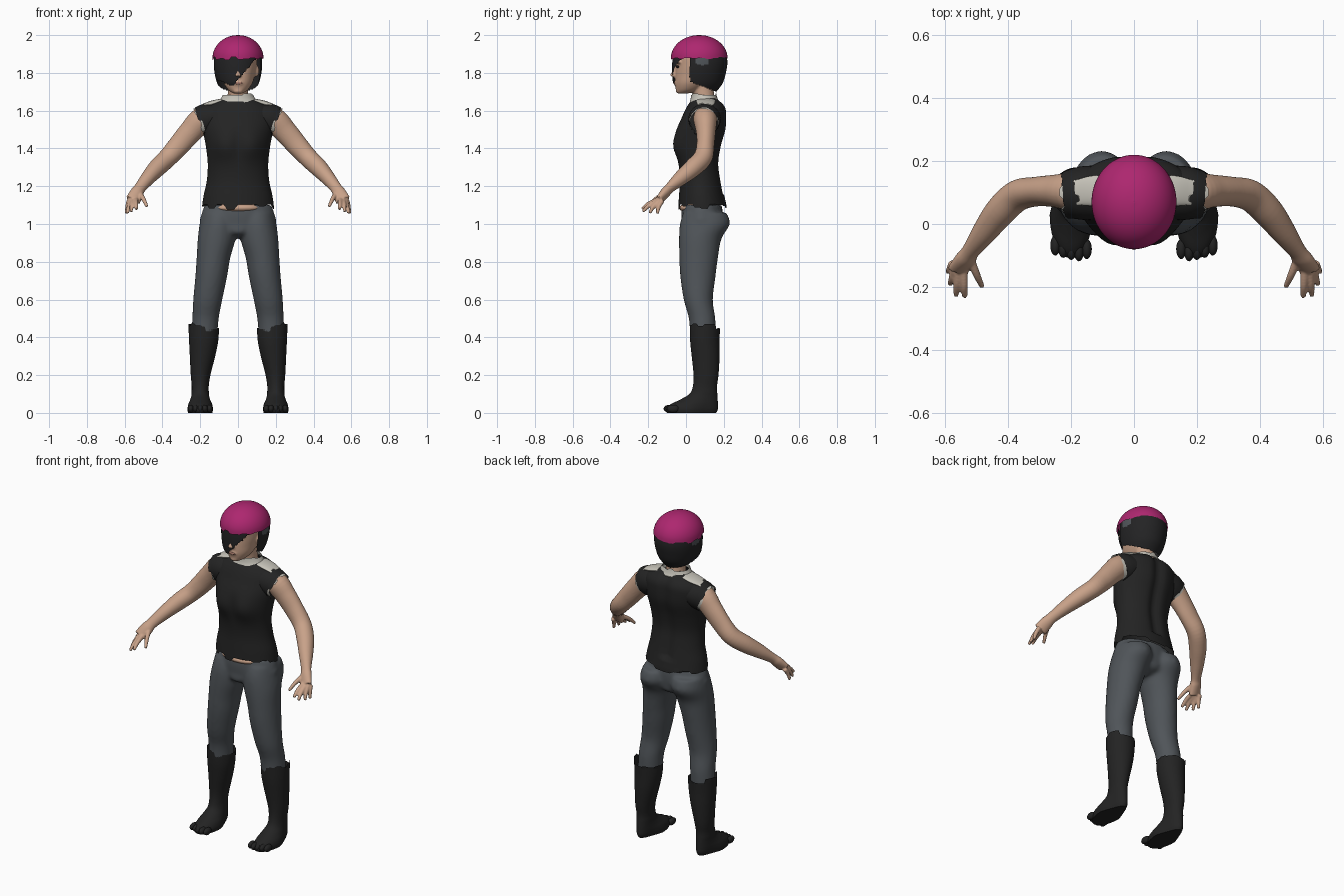
import bpy, bmesh, math, random
from mathutils import Vector, Matrix

random.seed(4)
if "Cube" in bpy.data.objects:
    bpy.data.objects.remove(bpy.data.objects["Cube"])


def material(name, rgb):
    m = bpy.data.materials.new(name)
    m.use_nodes = True
    m.diffuse_color = (*rgb, 1)
    bsdf = next(n for n in m.node_tree.nodes if n.type == 'BSDF_PRINCIPLED')
    bsdf.inputs["Base Color"].default_value = (*rgb, 1)
    return m


SKIN = material("skin", (.58, .36, .25))
BLACK = material("black cloth", (.017, .017, .017))
HAIR = material("black hair", (.017, .017, .018))
MAGENTA = material("magenta hair", (.42, .02, .16))
GREY = material("grey trousers", (.08, .09, .1))
WHITE = material("off white cloth", (.56, .54, .48))
LIPS = material("lips", (.4, .2, .15))
DARK = material("eye dark", (.03, .02, .02))


def smooth_rings(rings, steps):
    """Catmull-Rom interpolation through (x, y, z, ru, rv) rings."""
    out = []
    for i in range(len(rings) - 1):
        a, b, c, d = (rings[max(0, min(len(rings) - 1, i + k))] for k in (-1, 0, 1, 2))
        for s in range(steps):
            t = s / steps
            out.append([.5 * (2*q + (r - p)*t + (2*p - 5*q + 4*r - s_)*t*t + (3*q - p - 3*r + s_)*t**3)
                        for p, q, r, s_ in zip(a, b, c, d)])
    return out + [list(rings[-1])]


def loft(bm, rings, n=40, steps=5, tube=False, jag=(0, 0), deform=None, caps=True):
    """Skin rings; tube turns them along the path, jag tears the first and last edge."""
    rs = smooth_rings(rings, steps)
    loops = []
    for i, (x, y, z, ru, rv) in enumerate(rs):
        u, v, w = Vector((1, 0, 0)), Vector((0, 1, 0)), Vector((0, 0, 1))
        if tube:
            w = (Vector(rs[min(i + 1, len(rs) - 1)][:3]) - Vector(rs[max(i - 1, 0)][:3])).normalized()
            u = (v - w * v.dot(w)).normalized()
            v = w.cross(u)
        amp = jag[0] if i == 0 else jag[1] if i == len(rs) - 1 else 0
        loop = []
        for k in range(n):
            if k % 3 == 0:
                off = random.uniform(-amp, amp)
            a = math.tau * k / n
            p = Vector((x, y, z)) + u * ru * math.cos(a) + v * rv * math.sin(a) + w * off
            loop.append(bm.verts.new(deform(p) if deform else p))
        loops.append(loop)
    for a, b in zip(loops, loops[1:]):
        for k in range(n):
            bm.faces.new((a[k], a[k - 1], b[k - 1], b[k]))
    if caps:
        bm.faces.new(loops[0])
        bm.faces.new(loops[-1])


def ball(bm, pos, size):
    bmesh.ops.create_uvsphere(bm, u_segments=20, v_segments=12, radius=1,
                              matrix=Matrix.Translation(pos) @ Matrix.Diagonal((*size, 1)))


def finish(name, bm, *mats, mirror=False, voxel=0, relax=3):
    bmesh.ops.recalc_face_normals(bm, faces=bm.faces)
    me = bpy.data.meshes.new(name)
    bm.to_mesh(me)
    bm.free()
    for m in mats:
        me.materials.append(m)
    for p in me.polygons:
        p.use_smooth = True
    me.set_sharp_from_angle(angle=.9)
    ob = bpy.data.objects.new(name, me)
    bpy.context.collection.objects.link(ob)
    if mirror:
        ob.modifiers.new("mirror", 'MIRROR').use_mirror_merge = False
    if voxel:
        r = ob.modifiers.new("blend", 'REMESH')
        r.mode, r.voxel_size, r.use_smooth_shade = 'VOXEL', voxel, True
        s = ob.modifiers.new("relax", 'SMOOTH')
        s.factor, s.iterations = .5, relax
    return ob


def bump(p, cx, cz, amount, width):
    return amount * math.exp(-((abs(p.x) - cx)**2 + (p.z - cz)**2) / width**2)


# Trousers: two legs blended with a pelvis
bm = bmesh.new()
loft(bm, [(.178, .09, .40, .068, .068), (.172, .085, .5, .07, .07), (.16, .065, .6, .077, .077),
          (.142, .063, .72, .084, .093), (.13, .067, .82, .089, .102), (.113, .075, .92, .1, .112),
          (.103, .1, 1.0, .1, .132), (.098, .1, 1.06, .09, .115)])
loft(bm, [(0, .08, .925, .02, .04), (0, .08, .95, .09, .1), (0, .085, 1.0, .196, .108),
          (0, .085, 1.05, .194, .11), (0, .085, 1.1, .176, .105)])
finish("trousers", bm, GREY, mirror=True, voxel=.011, relax=4)

# Bare strip of belly under the hem
bm = bmesh.new()
ball(bm, (0, .02, 1.085), (.115, .055, .026))
finish("belly", bm, SKIN)

# Sleeveless top with torn hem
def chest(p):
    if p.y < .08:
        p.y -= bump(p, .075, 1.415, .034, .075)
    else:
        p.y -= .022 * math.exp(-(p.x / .03)**2) * (p.z > 1.15)
    return p

bm = bmesh.new()
loft(bm, [(0, .087, 1.095, .19, .128), (0, .083, 1.15, .182, .12), (0, .078, 1.23, .165, .11),
          (0, .07, 1.32, .16, .107), (0, .074, 1.41, .17, .116), (0, .085, 1.5, .186, .13),
          (0, .1, 1.57, .192, .119), (0, .107, 1.61, .178, .108), (0, .107, 1.64, .14, .09),
          (0, .1, 1.665, .085, .066)], n=60, jag=(.018, 0), deform=chest, caps=False)
finish("top", bm, BLACK)

# Torn armholes and the pale lining showing past them
for name, mat, grow, reach in (("armhole", BLACK, .006, .2), ("armhole_lining", WHITE, .0, .209)):
    bm = bmesh.new()
    loft(bm, [(.12, .1, 1.562, .08 + grow, .07 + grow), (.165, .098, 1.553, .079 + grow, .078 + grow),
              (reach, .095, 1.54, .072 + grow, .075 + grow)], n=42, tube=True, jag=(0, .015), caps=False)
    finish(name, bm, mat, mirror=True)

# Pale torn collar and shoulder flaps
bm = bmesh.new()
loft(bm, [(0, .098, 1.645, .108, .08), (0, .096, 1.662, .092, .072), (0, .094, 1.685, .08, .066)],
     n=48, jag=(.008, .008), caps=False)
finish("collar", bm, WHITE)
bm = bmesh.new()
loft(bm, [(.085, .105, 1.652, .05, .012), (.135, .105, 1.64, .048, .014), (.18, .1, 1.628, .04, .01)],
     n=30, tube=True, jag=(0, .014))
finish("shoulder_flap", bm, WHITE, mirror=True)

# Arms with palm, fingers and thumb
bm = bmesh.new()
loft(bm, [(.12, .1, 1.565, .06, .06), (.19, .102, 1.55, .062, .068), (.25, .105, 1.49, .052, .062),
          (.31, .103, 1.42, .047, .057), (.37, .09, 1.353, .05, .051), (.425, .04, 1.3, .049, .048),
          (.475, -.025, 1.245, .04, .039), (.518, -.085, 1.192, .026, .031), (.535, -.11, 1.165, .026, .036),
          (.556, -.142, 1.125, .02, .04)], n=28, tube=True)
fingers = [((.576, -.125, 1.125), (.592, -.152, 1.055)), ((.568, -.138, 1.123), (.585, -.192, 1.058)),
           ((.557, -.145, 1.125), (.566, -.228, 1.066)), ((.542, -.145, 1.13), (.538, -.232, 1.078)),
           ((.522, -.105, 1.165), (.482, -.2, 1.092))]
for a, b in fingers:
    m = Vector(a).lerp(Vector(b), .55) + Vector((0, -.004, .006))
    loft(bm, [(*a, .014, .014), (*m, .012, .012), (*b, .008, .008)], n=12, tube=True)
finish("arms", bm, SKIN, mirror=True, voxel=.005, relax=2)

# Boots with torn tops and toes
def foot(p):
    if p.z < .11 and p.y > .03:
        p.x = .2 + (p.x - .2) * (1 - .3 * min(1, (p.y - .03) / .08) * (1 - p.z / .11))
    return p

bm = bmesh.new()
loft(bm, [(.2, .03, 0, .064, .13), (.2, .03, .02, .068, .139), (.2, .043, .045, .064, .126),
          (.2, .068, .07, .055, .1), (.2, .092, .1, .047, .074), (.2, .1, .14, .045, .064),
          (.198, .106, .2, .052, .066), (.188, .104, .3, .067, .074), (.182, .1, .38, .077, .078),
          (.181, .1, .455, .081, .08)], n=42, jag=(0, .018), deform=foot, caps=False)
bm.faces.new(bm.verts[:42] if bm.verts.ensure_lookup_table() is None else [])
for i in range(5):
    ball(bm, (.15 + .025 * i, -.088 + .007 * abs(i - 1.2), .022), (.016, .032, .021))
finish("boots", bm, BLACK, mirror=True)

# Head, nose, ears and neck
bm = bmesh.new()
loft(bm, [(0, -.015, 1.692, .026, .03), (0, .01, 1.71, .052, .063), (0, .03, 1.745, .076, .088),
          (0, .055, 1.79, .09, .113), (0, .065, 1.84, .1, .12), (0, .07, 1.9, .1, .125), (0, .07, 1.95, .07, .09)])
loft(bm, [(0, .105, 1.6, .07, .06), (0, .098, 1.66, .056, .055), (0, .085, 1.76, .054, .055)])
loft(bm, [(0, -.048, 1.842, .009, .012), (0, -.058, 1.805, .012, .018), (0, -.062, 1.787, .018, .022),
          (0, -.054, 1.777, .012, .012)], n=16)
ball(bm, (0, -.05, 1.745), (.03, .014, .014))
ball(bm, (0, -.04, 1.705), (.026, .015, .014))
for s in (-1, 1):
    ball(bm, (.045 * s, -.037, 1.857), (.035, .016, .008))
    ball(bm, (.1 * s, .06, 1.81), (.012, .02, .03))
finish("head", bm, SKIN, voxel=.006, relax=3)

bm = bmesh.new()
ball(bm, (.043, -.044, 1.833), (.021, .009, .007))
finish("eyes", bm, DARK, mirror=True)
bm = bmesh.new()
ball(bm, (0, -.062, 1.746), (.025, .005, .007))
finish("lips", bm, LIPS)

# Bob: cut open at the face, leaving a slanted fringe over one eye
bm = bmesh.new()
loft(bm, [(0, .06, 1.7, .085, .1), (0, .063, 1.745, .11, .131), (0, .069, 1.8, .124, .142),
          (0, .073, 1.85, .128, .146), (0, .073, 1.9, .125, .142)], n=120, steps=9, jag=(.006, 0), caps=False)
cut = []
for f in bm.faces:
    c = f.calc_center_median()
    fringe = c.x < -.03 + (c.z - 1.73) * .87 and c.z > 1.73 - .4 * (c.x + .03)
    side = c.y > .02 and c.z > 1.755 - .4 * (c.y - .02)
    if not (fringe or side):
        cut.append(f)
    f.material_index = int(abs(c.x) > .09 and .05 < c.y < .12 and c.z > 1.84 + .25 * abs(c.y - .09))
bmesh.ops.delete(bm, geom=cut, context='FACES')
finish("bob_hair", bm, HAIR, GREY)

# Bright crown with a ragged lower edge
bm = bmesh.new()
crown = [(0, .07, 1.878 + .122 * math.sin(a), .135 * math.cos(a), .15 * math.cos(a))
         for a in (math.radians(d) for d in range(0, 90, 11))]
loft(bm, crown + [(0, .07, 2.0, .002, .002)], n=72, steps=3, jag=(.01, 0))
bm.faces.ensure_lookup_table()
bmesh.ops.delete(bm, geom=[bm.faces[-2]], context='FACES')
finish("hair_crown", bm, MAGENTA)
